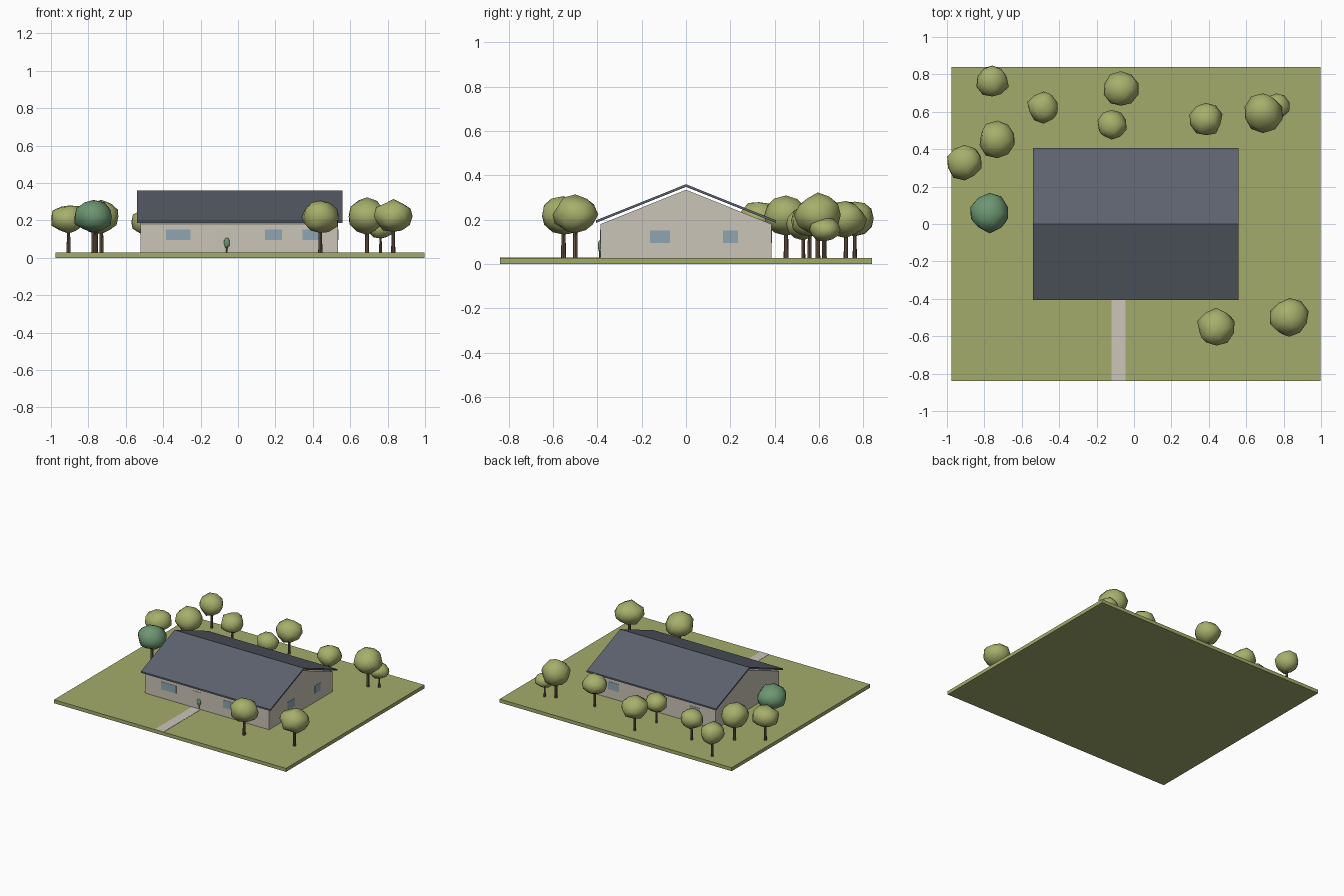
import bpy, bmesh, random
from mathutils import Vector

random.seed(4)
cube = bpy.data.objects.get("Cube")
if cube:
    bpy.data.objects.remove(cube)


def material(name, *rgb):
    """Flat material from 0-255 display values, stored as linear."""
    lin = [((c / 255 + 0.055) / 1.055) ** 2.4 for c in rgb] + [1]
    m = bpy.data.materials.new(name)
    m.use_nodes = True
    m.diffuse_color = lin
    m.node_tree.nodes["Principled BSDF"].inputs["Base Color"].default_value = lin
    return m


GRASS = material("grass", 163, 171, 107)
WALL = material("plaster", 203, 197, 184)
DOOR = material("door_cream", 200, 196, 180)
ROOF = material("slate", 92, 98, 109)
PATH = material("paving", 204, 197, 186)
GLASS = material("window_glass", 143, 165, 177)
BARK = material("bark", 112, 90, 74)
LEAF = material("leaf_olive", 167, 175, 107)
DARK_LEAF = material("leaf_green", 108, 150, 112)


def finish(name, bm, mat, smooth=False):
    bmesh.ops.recalc_face_normals(bm, faces=bm.faces)
    for f in bm.faces:
        f.smooth = smooth
    mesh = bpy.data.meshes.new(name)
    bm.to_mesh(mesh)
    bm.free()
    mesh.materials.append(mat)
    ob = bpy.data.objects.new(name, mesh)
    bpy.context.collection.objects.link(ob)
    return ob


def box(name, x, y, z, mat):
    """Box from (min, max) pairs."""
    bm = bmesh.new()
    bmesh.ops.create_cube(bm, size=1)
    for v in bm.verts:
        v.co = [r[0] if c < 0 else r[1] for c, r in zip(v.co, (x, y, z))]
    return finish(name, bm, mat)


def extrude_x(name, profile, x0, x1, mat):
    """Extrude a y-z profile along x."""
    bm = bmesh.new()
    face = bm.faces.new([bm.verts.new((x0, y, z)) for y, z in profile])
    new = bmesh.ops.extrude_face_region(bm, geom=[face])["geom"]
    for v in new:
        if isinstance(v, bmesh.types.BMVert):
            v.co.x = x1
    return finish(name, bm, mat)


def crown(name, x, y, z, rx, rz, mat, ry=None):
    """Lumpy low-poly foliage ball."""
    bm = bmesh.new()
    bmesh.ops.create_icosphere(bm, subdivisions=2, radius=1)
    for v in bm.verts:
        k = random.uniform(0.9, 1.06)
        v.co = Vector((x + v.co.x * rx * k, y + v.co.y * (ry or rx) * k,
                       z + v.co.z * rz * k))
    return finish(name, bm, mat, True)


def trunk(name, x, y, z0, z1, r):
    bm = bmesh.new()
    bmesh.ops.create_cone(bm, cap_ends=True, segments=8, radius1=r,
                          radius2=r * 0.7, depth=z1 - z0)
    bmesh.ops.translate(bm, verts=bm.verts, vec=(x, y, (z0 + z1) / 2))
    ob = finish(name, bm, BARK)
    return ob


# Plot and path
TOP = 0.027
box("lawn", (-0.977, 0.997), (-0.84, 0.84), (0, TOP), GRASS)
box("path", (-0.12, -0.045), (-0.84, -0.386), (TOP - 0.005, TOP + 0.002), PATH)

# House body with gables
W = 0.386
extrude_x("walls", [(-W, TOP - 0.005), (W, TOP - 0.005), (W, 0.18), (0, 0.335), (-W, 0.18)],
          -0.52, 0.535, WALL)

# Thin roof hovering just over the gables
E, T = 0.407, 0.012
extrude_x("roof", [(-E, 0.197), (0, 0.36), (E, 0.197), (E, 0.197 - T), (0, 0.36 - T),
                   (-E, 0.197 - T)], -0.54, 0.56, ROOF)

# Windows and door as thin plates
D = 0.002
SILL = (0.094, 0.152)
for i, span in enumerate([(-0.385, -0.255), (0.145, 0.235), (0.345, 0.44)]):
    box(f"front_window_{i}", span, (-W - D, -W + D), SILL, GLASS)
for i, span in enumerate([(0.3, 0.39), (-0.05, 0.04), (-0.39, -0.3)]):
    box(f"back_window_{i}", span, (W - D, W + D), SILL, GLASS)
for i, span in enumerate([(-0.163, -0.072), (0.167, 0.235)]):
    box(f"side_window_{i}", (0.535 - D, 0.535 + D), span, SILL, GLASS)
box("door", (-0.118, -0.047), (-W - D, -W + D), (TOP, 0.155), DOOR)

# Small slim shrub against the door
trunk("shrub_stem", -0.06, -W - 0.004, TOP, 0.07, 0.004)
crown("shrub_leaves", -0.06, -W - 0.004, 0.08, 0.016, 0.028, DARK_LEAF, 0.008)

# Trees: x, y, crown radius, crown bottom, crown top
trees = [
    (-0.757, 0.762, 0.088, 0.125, 0.285),
    (-0.484, 0.623, 0.086, 0.115, 0.265),
    (-0.07, 0.722, 0.094, 0.12, 0.285),
    (-0.12, 0.53, 0.08, 0.11, 0.25),
    (-0.73, 0.452, 0.102, 0.13, 0.306),
    (-0.906, 0.33, 0.097, 0.13, 0.285),
    (-0.773, 0.06, 0.107, 0.135, 0.305),
    (0.385, 0.558, 0.088, 0.12, 0.275),
    (0.69, 0.595, 0.104, 0.125, 0.318),
    (0.762, 0.628, 0.07, 0.1, 0.21),
    (0.44, -0.553, 0.103, 0.128, 0.305),
    (0.83, -0.5, 0.103, 0.135, 0.31),
]
for i, (x, y, r, lo, hi) in enumerate(trees):
    mid = (lo + hi) / 2
    trunk(f"tree_trunk_{i}", x, y, TOP - 0.005, mid, r * 0.11)
    crown(f"tree_crown_{i}", x, y, mid, r, (hi - lo) / 2, DARK_LEAF if i == 6 else LEAF)
